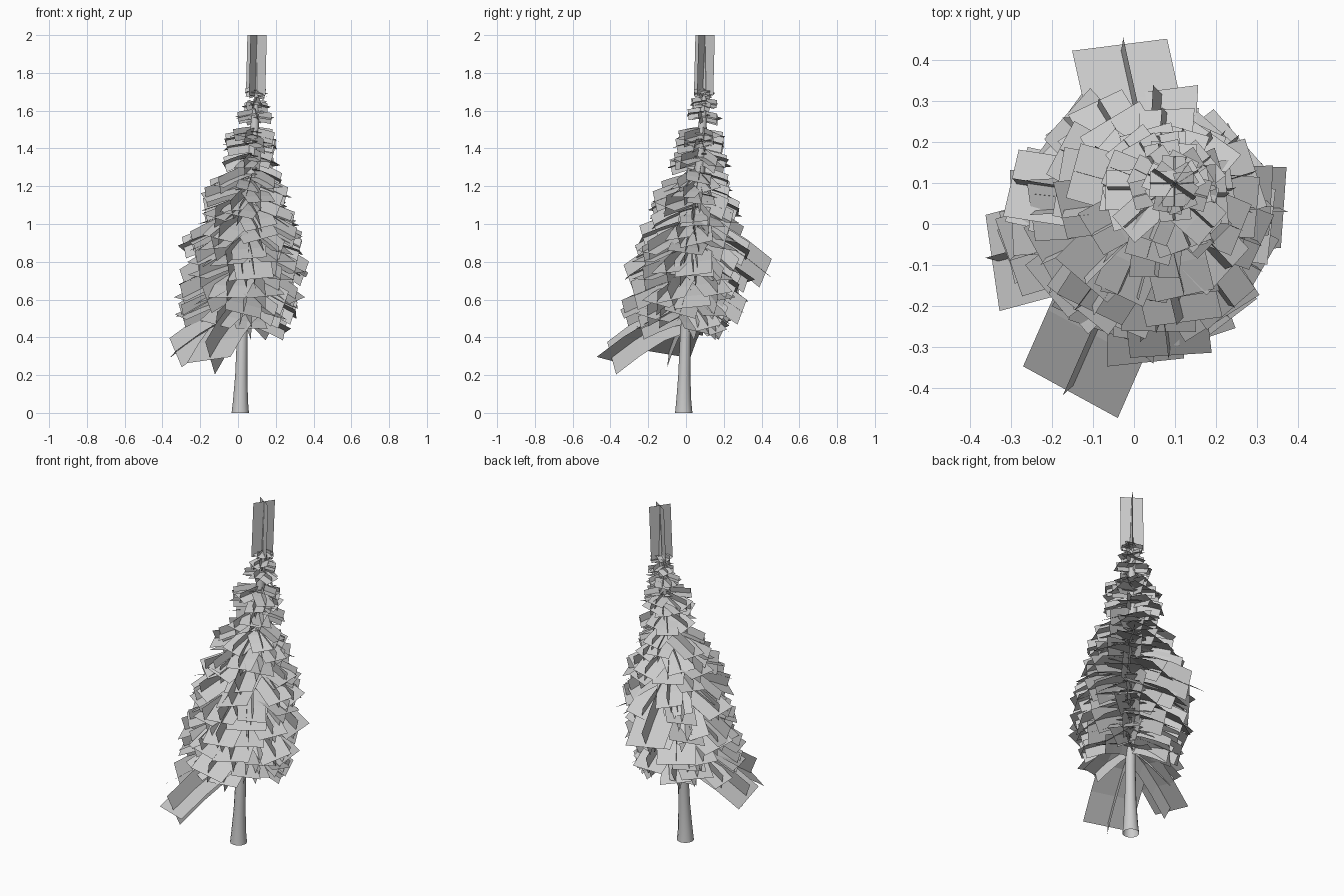
import bpy, bmesh, math, random
from mathutils import Vector

if "Cube" in bpy.data.objects:
    bpy.data.objects.remove(bpy.data.objects["Cube"])

random.seed(5)


def lerp_table(table, z):
    # Piecewise linear lookup; rows are (z, value, value, ...)
    if z <= table[0][0]:
        return table[0][1:]
    for a, b in zip(table, table[1:]):
        if z <= b[0]:
            t = (z - a[0]) / (b[0] - a[0])
            return tuple(p + (q - p) * t for p, q in zip(a[1:], b[1:]))
    return table[-1][1:]


# Leaning trunk: z, x, y, radius
TRUNK = [(0, .012, -.012, .046), (.06, .013, -.012, .04), (.2, .017, -.009, .032),
         (.4, .022, -.004, .028), (.7, .035, .017, .028), (1.0, .054, .047, .029),
         (1.3, .074, .074, .028), (1.5, .087, .086, .024), (1.7, .098, .098, .01),
         (1.95, .1, .1, .002)]
# Crown: attachment z, branch length, droop, card width
CROWN = [(.52, .26, .11, .15), (.65, .305, .12, .18), (.85, .325, .13, .19),
         (1.0, .3, .11, .18), (1.15, .235, .08, .15), (1.3, .185, .05, .12),
         (1.48, .135, .02, .1), (1.62, .08, .012, .07), (1.71, .055, .01, .055)]


def finish(bm, name):
    mesh = bpy.data.meshes.new(name)
    bm.to_mesh(mesh)
    bm.free()
    obj = bpy.data.objects.new(name, mesh)
    bpy.context.collection.objects.link(obj)
    return obj


def strip(bm, pts, sides):
    # Ribbon along pts, reaching out by the matching side vector
    rows = [(bm.verts.new(p - s), bm.verts.new(p + s)) for p, s in zip(pts, sides)]
    for a, b in zip(rows, rows[1:]):
        bm.faces.new((a[0], b[0], b[1], a[1]))


def branch(bm, start, tip, width, height, roll=0.0):
    # Two crossed, drooping foliage cards; the upright one is slightly shorter
    d = tip - start
    pts = []
    for i in range(4):
        t = i / 3
        p = start + d * t
        p.z = start.z + d.z * t ** 1.4
        pts.append(p)
    flat = Vector((d.x, d.y, 0)).normalized()
    side = Vector((-flat.y, flat.x, 0))
    across, upright = [], []
    for i in range(4):
        tan = (pts[min(i + 1, 3)] - pts[max(i - 1, 0)]).normalized()
        up = tan.cross(side).normalized()
        if up.z < 0:
            up = -up
        c, s = math.cos(roll), math.sin(roll)
        across.append((side * c + up * s) * width / 2)
        steep = (up + Vector((0, 0, .7))).normalized()
        upright.append((steep * c - side * s) * height / 2)
    strip(bm, pts, across)
    strip(bm, [p - d * .04 * i / 3 for i, p in enumerate(pts)], upright)


# Trunk
bm = bmesh.new()
rings = []
for z, x, y, r in TRUNK:
    rings.append([bm.verts.new((x + r * math.cos(k * math.tau / 12),
                                y + r * math.sin(k * math.tau / 12), z)) for k in range(12)])
for a, b in zip(rings, rings[1:]):
    for k in range(12):
        bm.faces.new((a[k], a[(k + 1) % 12], b[(k + 1) % 12], b[k]))
trunk = finish(bm, "trunk")
for p in trunk.data.polygons:
    p.use_smooth = True

# Attachment heights: dense spiral below, separate whorls towards the top
heights = [.52 + .76 * i / 89 for i in range(90)]
for z, n in [(1.35, 7), (1.43, 7), (1.475, 7), (1.58, 6), (1.635, 6), (1.695, 6)]:
    heights += [z + random.uniform(-.012, .012) for k in range(n)]

# Foliage branches, longer on the side the trunk leans away from
bm = bmesh.new()
for i, z in enumerate(heights):
    length, droop, width = lerp_table(CROWN, z)
    ang = i * 2.39996 + random.uniform(-.25, .25)
    lean = .14 if z < 1.5 else 0
    length *= random.uniform(.82, 1.06) * (1 + lean * math.cos(ang - math.radians(225)))
    droop *= random.uniform(.6, 1.3)
    width *= random.uniform(.85, 1.15)
    x, y, r = lerp_table(TRUNK, z)
    start = Vector((x, y, z))
    tip = start + Vector((math.cos(ang) * length, math.sin(ang) * length, -droop))
    tip.x = max(-.33, min(.335, tip.x))
    branch(bm, start, tip, width, width * .75, random.uniform(-.35, .35))
finish(bm, "foliage_branches")

# Oversized outer branches: tip position, attachment z, width, roll
bm = bmesh.new()
for tip, z, width, roll in [((-.035, .437, .73), .97, .235, .15),
                            ((-.155, -.41, .28), .52, .265, .15),
                            ((-.345, -.095, .31), .52, .24, .2),
                            ((.365, .04, .73), .89, .2, .15),
                            ((.09, -.32, .71), .9, .2, .1),
                            ((-.3, .1, .87), .98, .17, .2),
                            ((.3, .04, 1.01), 1.08, .15, .1)]:
    x, y, r = lerp_table(TRUNK, z)
    branch(bm, Vector((x, y, z)), Vector(tip), width, width * .7, roll)
finish(bm, "large_branches")

# Crossed upright cards at the tree top
bm = bmesh.new()
for ang in (-.6, -.6 + math.pi / 2):
    s = Vector((math.cos(ang), math.sin(ang), 0)) * .062
    strip(bm, [Vector((.093, .093, 1.68)), Vector((.101, .101, 2.0))], [s, s])
finish(bm, "top_shoot")
